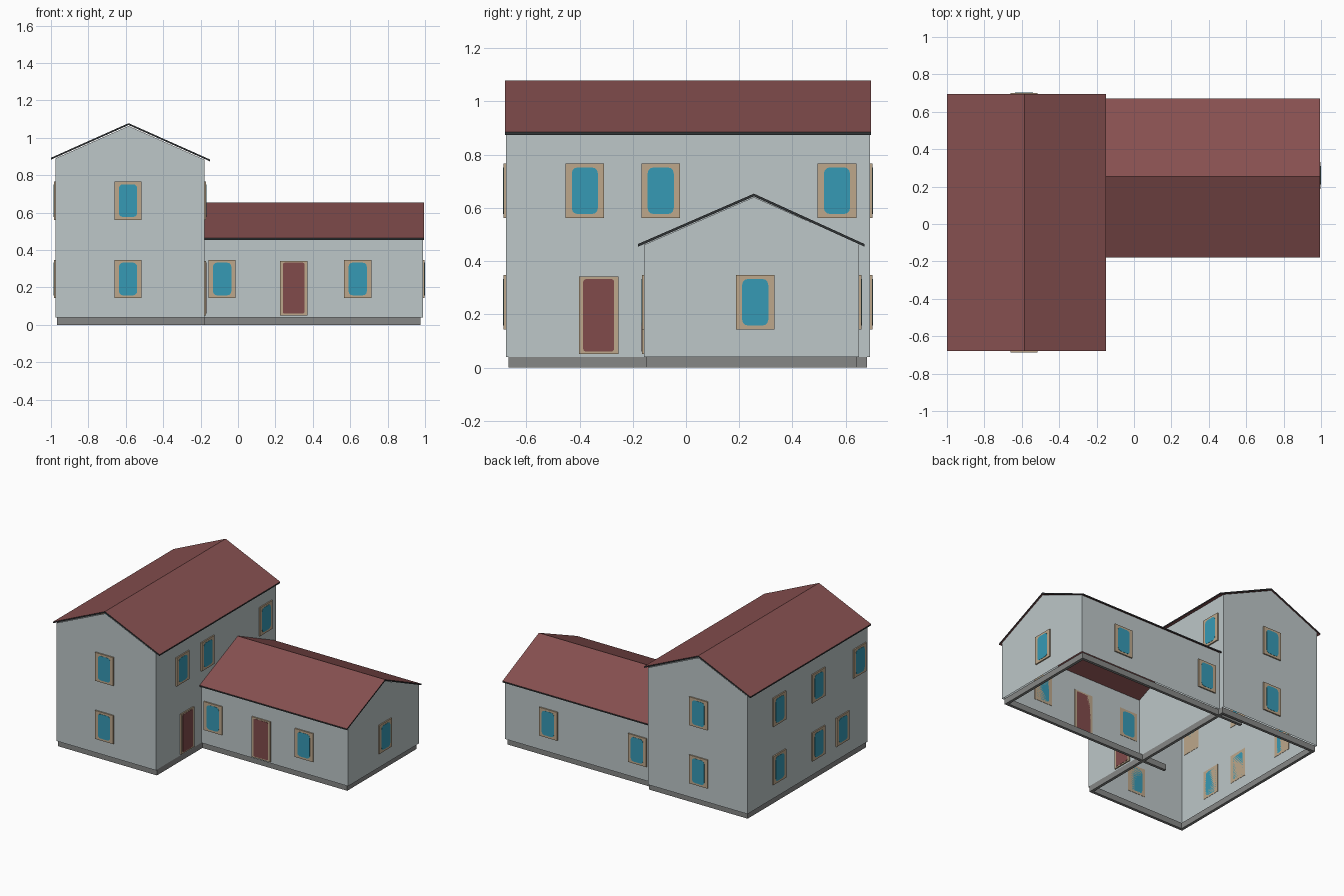
import bpy, math

if "Cube" in bpy.data.objects:
    bpy.data.objects.remove(bpy.data.objects["Cube"])


def material(name, rgb):
    m = bpy.data.materials.new(name)
    m.diffuse_color = (*rgb, 1)
    m.use_nodes = True
    m.node_tree.nodes["Principled BSDF"].inputs["Base Color"].default_value = m.diffuse_color
    return m


WALL = material("pale wall", (0.51, 0.57, 0.58))
ROOF = material("roof red", (0.24, 0.08, 0.08))
DOOR = material("door red", (0.22, 0.07, 0.07))
GLASS = material("window blue", (0.037, 0.32, 0.46))
FRAME = material("tan frame", (0.51, 0.39, 0.26))
BASE = material("grey base", (0.24, 0.245, 0.24))
EDGE = material("dark roof edge", (0.03, 0.033, 0.036))


def make(name, verts, faces, *mats):
    me = bpy.data.meshes.new(name)
    me.from_pydata(verts, [], faces)
    ob = bpy.data.objects.new(name, me)
    bpy.context.collection.objects.link(ob)
    for m in mats:
        me.materials.append(m)
    return ob


def sweep(profile, a, b, axis):
    """Points of an open (across, z) profile at both ends of a run along axis."""
    put = (lambda s, t, z: (s, t, z)) if axis == "y" else (lambda s, t, z: (t, s, z))
    return [put(s, t, z) for t in (a, b) for s, z in profile]


def walls(name, s0, s1, ridge, eave0, eave1, top, a, b, axis, both_ends=True):
    """Open-bottomed gabled shell."""
    prof = [(s0, 0.04), (s0, eave0), (ridge, top), (s1, eave1), (s1, 0.04)]
    faces = [(0, 1, 6, 5), (3, 4, 9, 8), (5, 6, 7, 8, 9)]
    if both_ends:
        faces.append((4, 3, 2, 1, 0))
    return make(name, sweep(prof, a, b, axis), faces, WALL)


def roof(name, s0, s1, ridge, eave0, eave1, top, a, b, axis):
    """Thin slab of two slopes with a dark rim."""
    t = 0.01
    prof = [(s0, eave0), (ridge, top), (s1, eave1),
            (s1, eave1 - t), (ridge, top - t), (s0, eave0 - t)]
    faces = [(0, 1, 7, 6), (1, 2, 8, 7), (3, 4, 10, 9), (4, 5, 11, 10),
             (2, 3, 9, 8), (5, 0, 6, 11),
             (0, 5, 4, 1), (1, 4, 3, 2), (6, 7, 10, 11), (7, 8, 9, 10)]
    ob = make(name, sweep(prof, a, b, axis), faces, ROOF, EDGE)
    for p in ob.data.polygons:
        p.material_index = 1 if p.index >= 4 else 0


def box(name, x0, x1, y0, y1, z0, z1, mat):
    v = [(x, y, z) for x in (x0, x1) for y in (y0, y1) for z in (z0, z1)]
    f = [(0, 1, 3, 2), (4, 6, 7, 5), (0, 4, 5, 1), (2, 3, 7, 6), (0, 2, 6, 4), (1, 5, 7, 3)]
    make(name, v, f, mat)


def plate(name, w, h, r, depth, loc, turn, mat):
    """Upright plate with rounded corners, facing -y before turning."""
    pts = []
    for k, (cx, cz) in enumerate([(1, 1), (-1, 1), (-1, -1), (1, -1)]):
        n = 4 if r else 1
        for i in range(n):
            a = math.pi / 2 * (k + (i / 3 if r else 0))
            pts.append((cx * (w / 2 - r) + r * math.cos(a), cz * (h / 2 - r) + r * math.sin(a)))
    n = len(pts)
    v = [(x, y, z) for y in (-depth, 0.002) for x, z in pts]
    f = [tuple(reversed(range(n))), tuple(range(n, 2 * n))]
    f += [(i, (i + 1) % n, n + (i + 1) % n, n + i) for i in range(n)]
    ob = make(name, v, f, mat)
    ob.data.flip_normals() if ob.data.polygons[0].normal.y > 0 else None
    ob.location = loc
    ob.rotation_euler.z = math.radians(turn)


# Main house and side wing
walls("main_walls", -0.975, -0.18, -0.585, 0.89, 0.883, 1.063, -0.677, 0.692, "y")
roof("main_roof", -1.0, -0.15, -0.585, 0.893, 0.884, 1.078, -0.68, 0.695, "y")
walls("wing_walls", -0.157, 0.65, 0.255, 0.461, 0.465, 0.64, -0.18, 0.988, "x", False)
roof("wing_roof", -0.18, 0.67, 0.255, 0.464, 0.464, 0.653, -0.18, 0.995, "x")

# Base strips under the walls
t = 0.02
for i, x in enumerate((-0.968, -0.20)):
    box(f"main_base_side_{i}", x, x + t, -0.667, 0.68, 0, 0.042, BASE)
for i, y in enumerate((-0.667, 0.66)):
    box(f"main_base_end_{i}", -0.968, -0.18, y, y + t, 0, 0.042, BASE)
for i, y in enumerate((-0.148, 0.62)):
    box(f"wing_base_side_{i}", -0.38, 0.975, y, y + t, 0, 0.042, BASE)
box("wing_base_end", 0.955, 0.975, -0.148, 0.64, 0, 0.042, BASE)


def window(loc, turn):
    plate("window_frame", 0.145, 0.205, 0, 0.009, loc, turn, FRAME)
    plate("window_glass", 0.098, 0.175, 0.022, 0.0105, loc, turn, GLASS)


def door(loc, turn):
    plate("door_frame", 0.148, 0.29, 0, 0.009, loc, turn, FRAME)
    plate("door_panel", 0.116, 0.272, 0.01, 0.0105, loc, turn, DOOR)


LOW, HIGH = 0.245, 0.664
# Main house windows: front, back, west and east
for z in (LOW, HIGH):
    window((-0.588, -0.677, z), 0)
    window((-0.588, 0.692, z), 180)
for y, z in [(0.335, LOW), (-0.11, LOW), (-0.385, LOW), (0.335, HIGH), (-0.11, HIGH), (-0.58, HIGH)]:
    window((-0.975, y, z), -90)
for y in (-0.38, -0.095, 0.567):
    window((-0.18, y, HIGH), 90)
# Wing windows
for x in (-0.085, 0.64):
    window((x, -0.157, LOW), 0)
for x in (-0.07, 0.64):
    window((x, 0.65, LOW), 180)
window((0.988, 0.26, LOW), 90)
# Doors
door((0.298, -0.157, 0.196), 0)
door((-0.18, -0.328, 0.196), 90)
